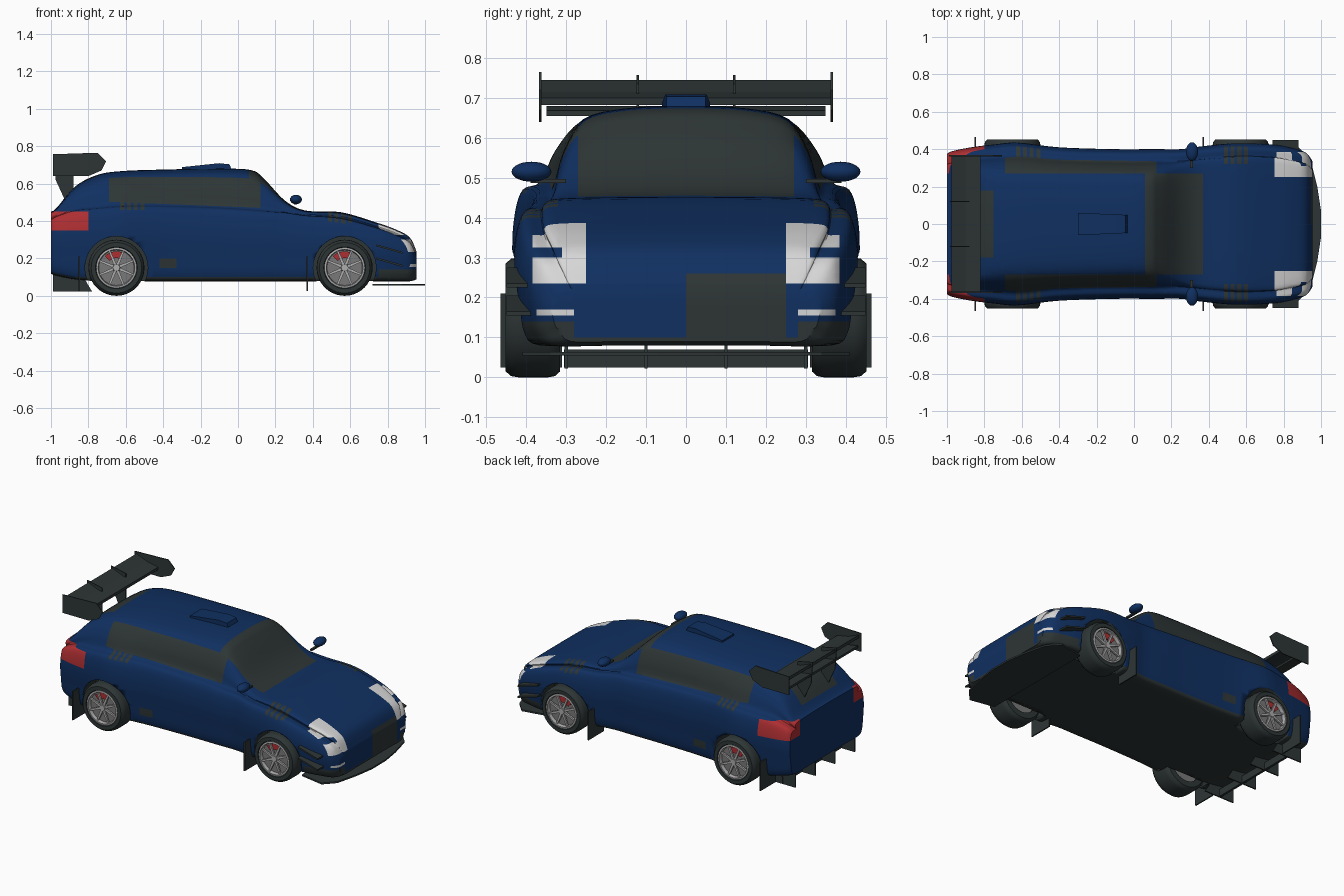
import bpy, bmesh, math
from mathutils import Vector, Matrix

if "Cube" in bpy.data.objects:
    bpy.data.objects.remove(bpy.data.objects["Cube"])


def material(name, col):
    m = bpy.data.materials.new(name)
    m.use_nodes = True
    m.diffuse_color = (*col, 1)
    m.node_tree.nodes["Principled BSDF"].inputs["Base Color"].default_value = (*col, 1)
    return m


BLUE = material("body blue", (.005, .029, .118))
DARK = material("dark grey", (.027, .036, .036))
WHITE = material("lamp white", (.68, .68, .68))
RED = material("lamp red", (.42, .028, .032))
SILVER = material("rim silver", (.42, .42, .43))
STEEL = material("brake steel", (.19, .19, .19))


def finish(name, bm, mats, smooth=True):
    bmesh.ops.recalc_face_normals(bm, faces=bm.faces)
    me = bpy.data.meshes.new(name)
    bm.to_mesh(me)
    bm.free()
    ob = bpy.data.objects.new(name, me)
    bpy.context.collection.objects.link(ob)
    for m in mats:
        me.materials.append(m)
    if smooth:
        bpy.ops.object.select_all(action='DESELECT')
        ob.select_set(True)
        bpy.context.view_layer.objects.active = ob
        bpy.ops.object.shade_smooth_by_angle(angle=math.radians(35))
    return ob


def prism(name, pts, axis, a, b, mat):
    """Extrude a flat outline from a to b along the given axis."""
    bm = bmesh.new()
    rings = []
    for t in (a, b):
        ring = []
        for p in pts:
            co = list(p)
            co.insert(axis, t)
            ring.append(bm.verts.new(co))
        rings.append(ring)
        bm.faces.new(ring)
    n = len(pts)
    for i in range(n):
        j = (i + 1) % n
        bm.faces.new((rings[0][i], rings[0][j], rings[1][j], rings[1][i]))
    return finish(name, bm, [mat], False)


def rect(u0, u1, v0, v1):
    return [(u0, v0), (u1, v0), (u1, v1), (u0, v1)]


def lathe(name, profile, centre, mat, steps=40):
    """Spin (radius, y) points around the y axis."""
    bm = bmesh.new()
    vs = [bm.verts.new((r, y, 0)) for r, y in profile]
    es = [bm.edges.new(p) for p in zip(vs, vs[1:])]
    bmesh.ops.spin(bm, geom=vs + es, cent=(0, 0, 0), axis=(0, 1, 0),
                   angle=math.tau, steps=steps)
    bmesh.ops.remove_doubles(bm, verts=bm.verts, dist=1e-5)
    bmesh.ops.translate(bm, verts=bm.verts, vec=centre)
    return finish(name, bm, [mat])


def spline(pts, sub, closed):
    """Smooth curve through vectors."""
    n = len(pts)
    get = (lambda i: pts[i % n]) if closed else (lambda i: pts[min(max(i, 0), n - 1)])
    out = []
    for i in range(n if closed else n - 1):
        a, b, c, d = (get(i + k) for k in (-1, 0, 1, 2))
        for s in range(sub):
            t = s / sub
            out.append(b + ((c - a) * t + (2 * a - 5 * b + 4 * c - d) * t * t
                            + (3 * b - a - 3 * c + d) * t ** 3) / 2)
    return out if closed else out + [pts[-1]]


# Body stations: x, bottom, top, half width, shoulder height, roof half width
STATIONS = [
    (-1, .12, .45, .375, .40, .30), (-.97, .11, .47, .39, .42, .30),
    (-.87, .09, .585, .41, .45, .28), (-.75, .08, .647, .425, .46, .27),
    (-.62, .08, .667, .435, .47, .265), (-.4, .08, .675, .41, .47, .26),
    (-.1, .08, .68, .40, .46, .255), (.07, .08, .672, .40, .45, .255),
    (.14, .08, .625, .40, .445, .265), (.25, .08, .51, .40, .44, .29),
    (.36, .08, .456, .415, .425, .31), (.55, .08, .447, .432, .41, .33),
    (.74, .08, .392, .425, .36, .33), (.85, .08, .352, .405, .32, .31),
    (.92, .08, .31, .38, .28, .30), (.955, .09, .235, .335, .21, .27)]


def section(x, zb, zt, w, zs, wr):
    s, h = zs - zb, zt - zs
    half = [(0, zb), (.5 * w, zb), (.86 * w, zb), (.95 * w, zb + .03),
            (.98 * w, zb + .35 * s), (w, zb + .62 * s), (.985 * w, zb + .85 * s),
            (.94 * w, zs), (.84 * w, zs + .1 * h), ((.84 * w + wr) / 2 + .012, zs + .5 * h),
            (wr, zt - .15 * h), (.6 * wr, zt - .03 * h), (0, zt)]
    ring = half + [(-y, z) for y, z in half[-2:0:-1]]
    return spline([Vector((x, y, z)) for y, z in ring], 4, True)


def build_body():
    bm = bmesh.new()
    columns = [spline(list(col), 5, False) for col in zip(*(section(*s) for s in STATIONS))]
    grid = [[bm.verts.new(p) for p in ring] for ring in zip(*columns)]
    n = len(grid[0])
    for a, b in zip(grid, grid[1:]):
        for i in range(n):
            j = (i + 1) % n
            bm.faces.new((a[i], a[j], b[j], b[i]))
    bm.faces.new(grid[0])
    bm.faces.new(grid[-1])
    bmesh.ops.recalc_face_normals(bm, faces=bm.faces)

    # Cut the skin along the borders of the painted areas
    def cut(co, no, keep):
        geom = [f for f in bm.faces if keep(f.calc_center_median())]
        edges = {e for f in geom for e in f.edges}
        verts = {v for f in geom for v in f.verts}
        bmesh.ops.bisect_plane(bm, geom=geom + list(edges) + list(verts), dist=1e-5,
                               plane_co=co, plane_no=no)
    every = lambda c: True
    nose = lambda c: c.x > .7
    tail = lambda c: c.x < -.7
    middle = lambda c: -.8 < c.x < .45
    for x in (-.95, -.8, -.75, -.69, -.42, -.33, .06, .12, .37, .75):
        cut((x, 0, 0), (1, 0, 0), every)
    for x0 in VENTS:
        for k in range(4):
            for e in (0, .022):
                cut((x0 + k * .036 + e, 0, 0), (1, 0, 0), lambda c: c.z > .35)
    for side in (1, -1):
        for y, where in ((.25, nose), (.28, nose), (.31, nose), (.375, nose), (.385, nose),
                         (.27, middle), (.18, tail), (.27, tail), (.32, every), (.35, every)):
            cut((0, side * y, 0), (0, 1, 0), where)
    cut((0, 0, 0), (0, 1, 0), nose)
    for z, where in ((.1, every), (.14, nose), (.155, nose), (.17, nose), (.235, nose),
                     (.26, nose), (.3, nose), (.325, nose), (.35, tail), (.45, tail),
                     (.64, middle), (.15, middle), (.2, middle), (.45, middle)):
        cut((0, 0, z), (0, 0, 1), where)
    cut((.78, 0, .34), (.9, 0, 1), nose)
    cut((0, 0, .475), (.04, 0, 1), middle)

    for f in bm.faces:
        f.material_index = paint(f.calc_center_median(), f.normal)
    return finish("body", bm, [BLUE, DARK, WHITE, RED])


VENTS = (.48, -.63)


def paint(c, n):
    """Choose the slot for a body face: 0 blue, 1 dark, 2 white, 3 red."""
    x, y, z = c.x, abs(c.y), c.z
    if z < .1 or n.z < -.7:
        return 1
    if x > .75:
        if .25 < y < .385 and z > max(.235, .34 - (x - .78) * .9):
            return 0 if y > .31 and .3 < z < .325 else 2
        if .28 < y < .375 and .155 < z < .17:
            return 2
        if .28 < y and z < .14 or 0 < c.y < .25 and z < .26 and x > .9:
            return 1
    if x < -.8 and .35 < z < .45 and y > .27:
        return 3
    if -.95 < x < -.75 and y < .18 and z > .48:
        return 1
    if -.69 < x < .12 and y > .27 and .475 - .04 * x < z < .64:
        return 1
    if .06 < x < .37 and y < .27 and z > .45:
        return 1
    if -.42 < x < -.33 and .15 < z < .2 and y > .3:
        return 1
    for x0, y0, z0 in zip(VENTS, (.32, .35), (.39, .46)):
        k = (x - x0) / .036
        if 0 < k < 4 and k % 1 < .61 and y > y0 and z > z0:
            return 1
    return 0


body = build_body()

# Wheels, brakes and wheel arches
for end, wx in (("front", .57), ("rear", -.65)):
    for side, s in (("left", 1), ("right", -1)):
        tag = end + "_" + side + "_"
        at = (wx, 0, .15)
        lathe(tag + "tyre", [(r, s * y) for r, y in (
            (.1, .315), (.135, .315), (.147, .328), (.15, .345), (.15, .42), (.147, .438),
            (.135, .452), (.112, .452), (.106, .44), (.1, .42), (.1, .315))], at, DARK)
        lathe(tag + "rim", [(r, s * y) for r, y in (
            (.108, .43), (.108, .45), (.098, .452), (.094, .43), (.108, .43))], at, SILVER)
        lathe(tag + "brake_disc", [(0, s * .425), (.1, s * .425), (.1, s * .33), (0, s * .33)],
              at, STEEL)
        lathe(tag + "hub", [(0, s * .45), (.018, s * .45), (.024, s * .425)], at, SILVER, 16)
        arc = [math.radians(a) for a in range(70, 136, 13)]
        cal = [(wx + r * math.cos(a), .15 + r * math.sin(a))
               for r, angs in ((.088, arc), (.052, arc[::-1])) for a in angs]
        prism(tag + "caliper", cal, 1, s * .42, s * .434, RED)
        for k in range(8):
            spoke = prism(tag + "spoke", [(.015, -.008), (.1, -.005), (.1, .005), (.015, .008)],
                          1, s * .434, s * .445, SILVER)
            spoke.data.transform(Matrix.Translation(at)
                                 @ Matrix.Rotation(math.tau * (k + .5) / 8, 4, 'Y'))
        cutter = lathe(tag + "arch_cutter", [(0, s * .3), (.168, s * .3), (.168, s * .5),
                                             (0, s * .5)], at, BLUE)
        cutter.data.materials.append(DARK)
        for p in cutter.data.polygons:
            p.material_index = 1
        cutter.hide_render = True
        cutter.hide_set(True)
        mod = body.modifiers.new(tag + "arch", 'BOOLEAN')
        mod.operation = 'DIFFERENCE'
        mod.solver = 'EXACT'
        mod.object = cutter

# Parts found on both sides
for side, s in (("left", 1), ("right", -1)):
    for end, x in (("front", .37), ("rear", -.85)):
        prism(end + "_mud_flap_" + side, [(s * y, z) for y, z in rect(.31, .465, .025, .21)],
              0, x - .004, x + .004, DARK)
    for z in (.275, .205):
        prism("canard_" + side, [(.74, z), (.88, z - .04), (.88, z - .05), (.74, z - .01)],
              1, s * .38, s * .45, DARK)
    bm = bmesh.new()
    bmesh.ops.create_uvsphere(bm, u_segments=24, v_segments=14, radius=1, matrix=(
        Matrix.Translation((.31, s * .387, .515)) @ Matrix.Diagonal((.032, .05, .025, 1))))
    finish("mirror_" + side, bm, [BLUE])
    prism("mirror_stalk_" + side, rect(.30, .315, .487, .497), 1, s * .3, s * .39, DARK)
    prism("wing_end_plate_" + side, [(-.99, .64), (-.99, .757), (-.75, .765), (-.705, .72),
          (-.73, .67), (-.8, .64)], 1, s * .362, s * .368, DARK)
    prism("wing_support_" + side, [(-.985, .757), (-.88, .735), (-.88, .57), (-.92, .5),
          (-.975, .62)], 1, s * .118, s * .124, DARK)

# Rear wing blades
prism("wing_blade", [(-.975, .745), (-.9, .715), (-.82, .70), (-.82, .682), (-.9, .69),
      (-.975, .725)], 1, -.365, .365, DARK)
prism("wing_lower_blade", [(-.975, .68), (-.9, .668), (-.9, .655), (-.975, .665)],
      1, -.35, .35, DARK)

# Roof scoop
scoop = prism("roof_scoop", [(-.3, .665), (-.3, .688), (-.1, .709), (-.045, .703), (-.03, .665)],
              1, -.055, .055, BLUE)
for v in scoop.data.vertices:
    v.co.y *= .85 - v.co.x * .8

# Front splitter and rear diffuser
edge = [(.72, .38), (.88, .41), (.945, .34), (.98, .2), (1, .07)]
prism("front_splitter", edge + [(x, -y) for x, y in reversed(edge)], 2, .054, .064, DARK)
for y in (-.3, -.1, .1, .3):
    prism("diffuser_fin", [(-.99, .125), (-.99, .022), (-.78, .022), (-.82, .09)],
          1, y - .004, y + .004, DARK)
prism("diffuser_bar", rect(-.9, -.885, .025, .07), 1, -.305, .305, DARK)
